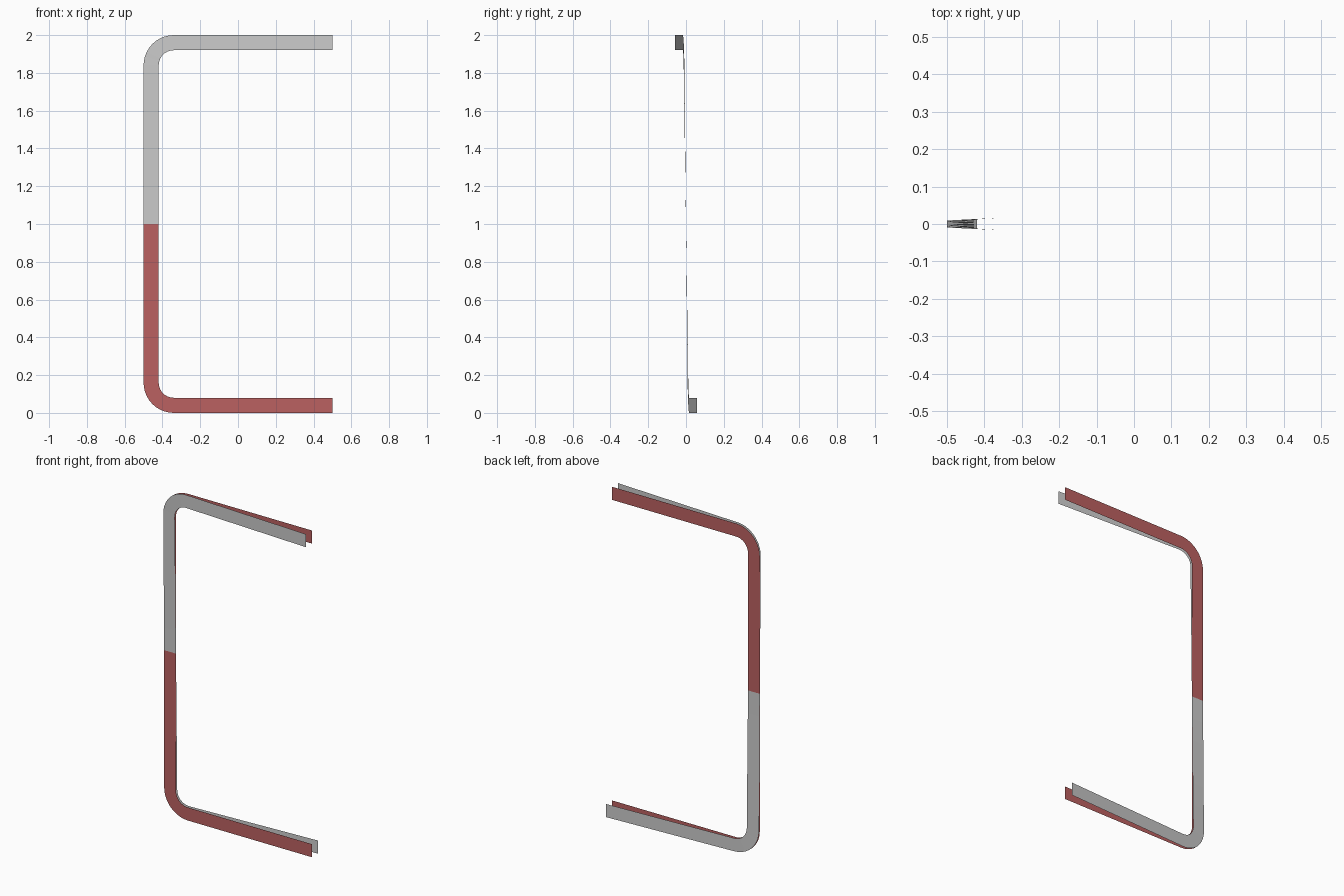
import bpy, bmesh
from math import sin, cos, pi

if "Cube" in bpy.data.objects:
    bpy.data.objects.remove(bpy.data.objects["Cube"])

WIDTH, R_OUT, HALF = 0.08, 0.16, 0.5
CORNER_STEPS, POST_STEPS = 10, 12


def flat(x, z):
    return 0.0


def twisted(x, z):
    # the arms splay to opposite sides; the post twists linearly between them
    s = max(-1.0, min(1.0, (z - 1.0) / 0.92))
    return -s * (0.0095 + 0.0485 * (x + HALF))


def stations():
    """(outer, inner) x-z pairs along the C, from bottom tip to top tip."""
    cx = -HALF + R_OUT
    r_in = R_OUT - WIDTH
    lower = [((HALF, 0.0), (HALF, WIDTH))]
    for i in range(CORNER_STEPS + 1):
        a = -pi / 2 - (pi / 2) * i / CORNER_STEPS
        lower.append(tuple((cx + r * cos(a), R_OUT + r * sin(a))
                           for r in (R_OUT, r_in)))
    upper = [tuple((x, 2.0 - z) for x, z in pair) for pair in reversed(lower)]
    post = []
    for i in range(1, POST_STEPS):
        z = R_OUT + (2.0 - 2 * R_OUT) * i / POST_STEPS
        post.append(((-HALF, z), (-HALF + WIDTH, z)))
    return lower + post + upper


def make_strip(name, depth):
    bm = bmesh.new()
    rows = [[bm.verts.new((x, depth(x, z), z)) for x, z in pair]
            for pair in stations()]
    for (a, b), (c, d) in zip(rows, rows[1:]):
        bm.faces.new((a, c, d, b))
    bm.normal_update()
    if sum(f.normal.y for f in bm.faces) > 0:
        bmesh.ops.reverse_faces(bm, faces=bm.faces[:])
    mesh = bpy.data.meshes.new(name)
    bm.to_mesh(mesh)
    bm.free()
    obj = bpy.data.objects.new(name, mesh)
    bpy.context.collection.objects.link(obj)
    return obj


# Flat red strip in the centre plane
red_strip = make_strip("flat_red_strip", flat)
red = bpy.data.materials.new("red")
red.diffuse_color = (0.5, 0.12, 0.12, 1.0)
red.use_nodes = True
red.node_tree.nodes["Principled BSDF"].inputs["Base Color"].default_value = red.diffuse_color
red_strip.data.materials.append(red)

# Grey strip twisted about it: forward at the top, backward at the bottom
make_strip("twisted_grey_strip", twisted)
